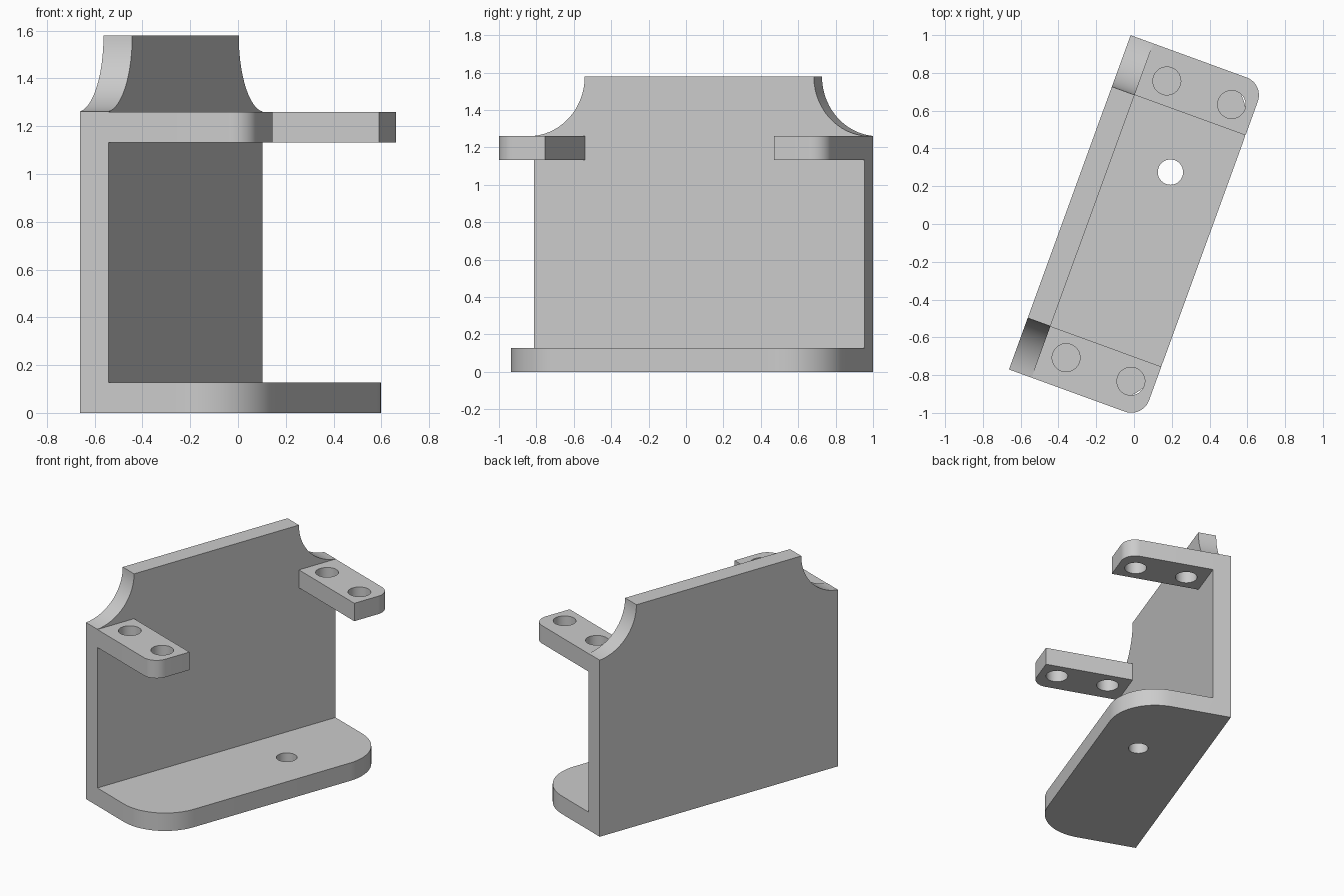
import bpy, bmesh, math
from mathutils import Matrix, Vector

if "Cube" in bpy.data.objects:
    bpy.data.objects.remove(bpy.data.objects["Cube"], do_unlink=True)

# Bracket dimensions: x = depth, y = length, z = height before the final turn
LENGTH, DEPTH, HEIGHT, THICK = 1.883, 0.753, 1.58, 0.128
TAB_WIDTH, TAB_TOP, OVERLAP = 0.29, 1.26, 0.05

grey = bpy.data.materials.new("grey metal")
grey.use_nodes = True
colour = (0.6, 0.6, 0.6, 1)
grey.diffuse_color = colour
grey.node_tree.nodes["Principled BSDF"].inputs["Base Color"].default_value = colour


def arc(cx, cy, r, start, end, steps=20):
    angles = [math.radians(start + (end - start) * i / steps) for i in range(steps + 1)]
    return [(cx + r * math.cos(a), cy + r * math.sin(a)) for a in angles]


def prism(name, outline, offset, along):
    """Extrude a closed 2D outline, lying on XY or YZ, along a vector."""
    bm = bmesh.new()
    upright = along[0] != 0
    verts = [bm.verts.new(Vector((0, p, q) if upright else (p, q, 0)) + Vector(offset))
             for p, q in outline]
    face = bm.faces.new(verts)
    grown = bmesh.ops.extrude_face_region(bm, geom=[face])
    moved = [g for g in grown["geom"] if isinstance(g, bmesh.types.BMVert)]
    bmesh.ops.translate(bm, verts=moved, vec=along)
    bmesh.ops.recalc_face_normals(bm, faces=bm.faces)
    mesh = bpy.data.meshes.new(name)
    bm.to_mesh(mesh)
    bm.free()
    mesh.materials.append(grey)
    obj = bpy.data.objects.new(name, mesh)
    bpy.context.collection.objects.link(obj)
    return obj


def combine(target, other, operation):
    mod = target.modifiers.new(operation.lower(), 'BOOLEAN')
    mod.operation, mod.solver, mod.object = operation, 'EXACT', other
    bpy.context.view_layer.objects.active = target
    bpy.ops.object.modifier_apply(modifier=mod.name)
    bpy.data.objects.remove(other, do_unlink=True)


def drill(target, x, y, z, r):
    hole = prism("hole_cutter", arc(x, y, r, 0, 351, 39), (0, 0, z - THICK), (0, 0, 3 * THICK))
    combine(target, hole, 'DIFFERENCE')


# Back plate with a concave quarter-round notch at each upper corner
notch = [p for p in arc(-0.03, HEIGHT, 0.32, 0, -84.6)]
near = [(y, z) for y, z in reversed(notch)]
far = [(LENGTH - y, z) for y, z in notch]
bracket = prism("bracket", [(0, 0)] + near + far + [(LENGTH, 0)], (0, 0, 0), (THICK, 0, 0))

# Base flange with two large rounded corners and one bolt hole
R = 0.325
outline = ([(THICK - OVERLAP, 0)] + arc(DEPTH - R, R, R, -90, 0)
           + arc(DEPTH - R, LENGTH - R, R, 0, 90) + [(THICK - OVERLAP, LENGTH)])
base = prism("base_flange", outline, (0, 0, 0), (0, 0, THICK))
drill(base, 0.446, 1.274, 0, 0.067)
combine(bracket, base, 'UNION')

# Mirrored upper tabs, each with one rounded outer corner and two holes
r = 0.1
for name, start, sign in (("front_tab", 0, 1), ("rear_tab", LENGTH, -1)):
    shape = ([(THICK - OVERLAP, 0)] + arc(DEPTH - r, r, r, -90, 0, 12)
             + [(DEPTH, TAB_WIDTH), (THICK - OVERLAP, TAB_WIDTH)])
    shape = [(x, start + sign * y) for x, y in shape]
    tab = prism(name, shape, (0, 0, TAB_TOP - THICK), (0, 0, THICK))
    for x in (0.263, 0.628):
        drill(tab, x, start + sign * 0.162, TAB_TOP - THICK, 0.074)
    combine(bracket, tab, 'UNION')

# Turn the bracket in plan and centre it
bracket.data.transform(Matrix.Translation((-0.662, -0.77, 0))
                       @ Matrix.Rotation(math.radians(-20), 4, 'Z'))
bpy.ops.object.select_all(action='DESELECT')
bracket.select_set(True)
bpy.context.view_layer.objects.active = bracket
bpy.ops.object.shade_smooth_by_angle(angle=math.radians(30))
